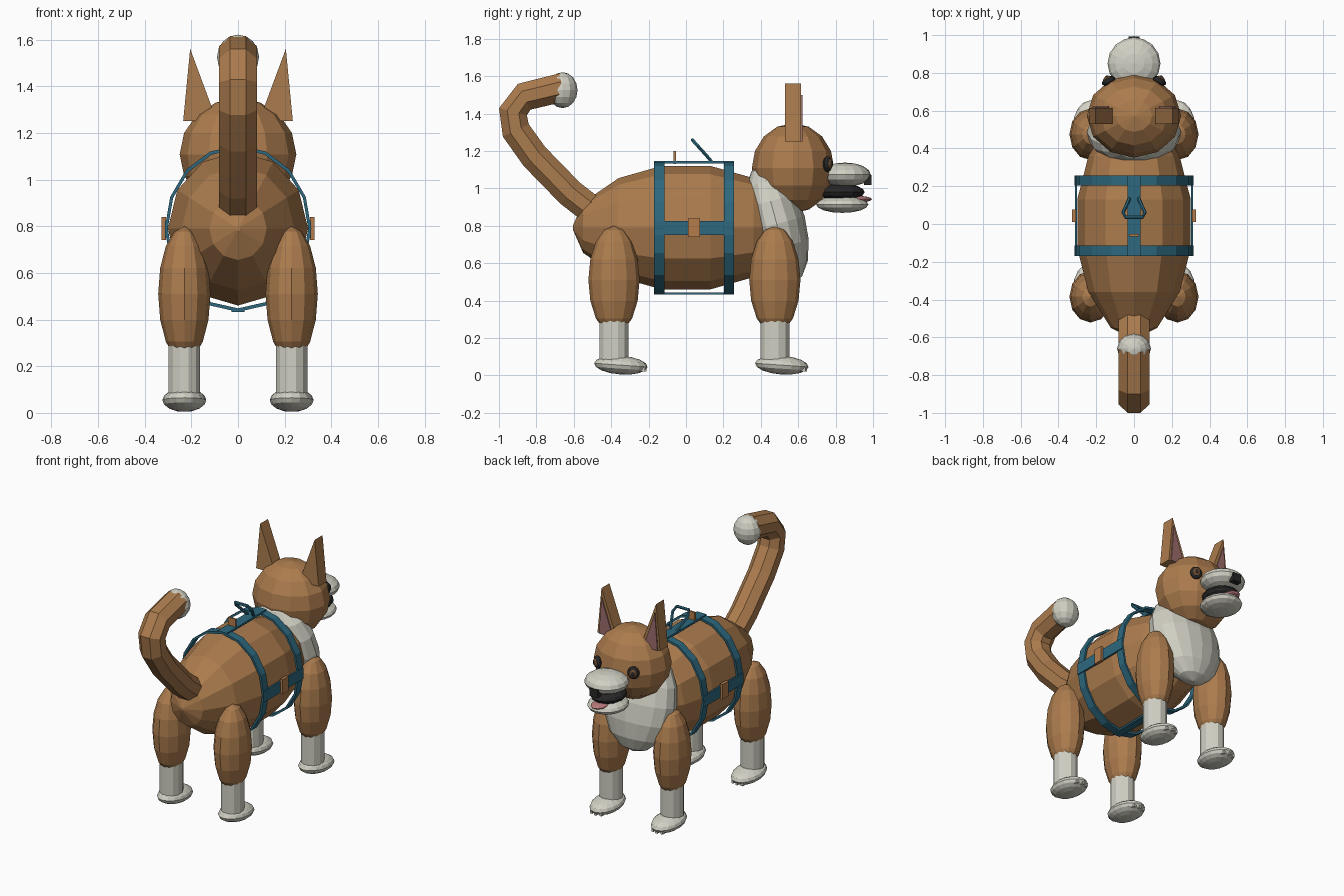
import bpy, bmesh
from math import sin, cos, pi, radians
from mathutils import Vector, Matrix

cube = bpy.data.objects.get("Cube")
if cube:
    bpy.data.objects.remove(cube, do_unlink=True)


def material(name, rgb):
    m = bpy.data.materials.new(name)
    m.use_nodes = True
    colour = (*rgb, 1)
    m.diffuse_color = colour
    bsdf = next(n for n in m.node_tree.nodes if n.type == 'BSDF_PRINCIPLED')
    bsdf.inputs["Base Color"].default_value = colour
    return m


FUR = material("brown_fur", (.41, .2, .075))
WHITE = material("cream_white", (.64, .63, .55))
TEAL = material("teal_webbing", (.026, .14, .21))
PINK = material("ear_pink", (.33, .15, .15))
TONGUE = material("tongue_pink", (.5, .2, .2))
BLACK = material("black", (.02, .02, .02))
TAN = material("tan_buckle", (.46, .2, .07))
IRIS = material("dark_brown_iris", (.16, .075, .03))


def finish(bm, name, mat):
    bmesh.ops.recalc_face_normals(bm, faces=bm.faces)
    mesh = bpy.data.meshes.new(name)
    bm.to_mesh(mesh)
    bm.free()
    mesh.materials.append(mat)
    ob = bpy.data.objects.new(name, mesh)
    bpy.context.collection.objects.link(ob)
    return ob


def ball(name, mat, loc, size, rot=(0, 0, 0), segs=12, rings=8):
    bm = bmesh.new()
    bmesh.ops.create_uvsphere(bm, u_segments=segs, v_segments=rings, radius=1)
    bmesh.ops.scale(bm, vec=size, verts=bm.verts)
    ob = finish(bm, name, mat)
    ob.location = loc
    ob.rotation_euler = rot
    return ob


def box(name, mat, loc, size):
    bm = bmesh.new()
    bmesh.ops.create_cube(bm, size=1)
    bmesh.ops.scale(bm, vec=size, verts=bm.verts)
    ob = finish(bm, name, mat)
    ob.location = loc
    return ob


def skin(bm, rings, closed=False, caps=True):
    """Join successive loops of vertices with quads."""
    loops = [[bm.verts.new(p) for p in r] for r in rings]
    pairs = list(zip(loops, loops[1:]))
    if closed:
        pairs.append((loops[-1], loops[0]))
    for a, b in pairs:
        for i in range(len(a)):
            j = (i + 1) % len(a)
            bm.faces.new((a[i], a[j], b[j], b[i]))
    if caps and not closed:
        bm.faces.new(loops[0])
        bm.faces.new(loops[-1])


def tube(name, mat, points, rx, rz, sides=8, side_axis=(1, 0, 0)):
    pts = [Vector(p) for p in points]
    rings = []
    for i, p in enumerate(pts):
        t = (pts[min(i + 1, len(pts) - 1)] - pts[max(i - 1, 0)]).normalized()
        n = t.cross(Vector(side_axis)).normalized()
        s = n.cross(t)
        angles = [2 * pi * (k + .5) / sides for k in range(sides)]
        rings.append([p + s * rx * cos(a) + n * rz * sin(a) for a in angles])
    bm = bmesh.new()
    skin(bm, rings)
    return finish(bm, name, mat)


# Barrel shaped body turned along y
bm = bmesh.new()
profile = [(-.605, .01), (-.55, .135), (-.36, .265), (-.13, .33),
           (.13, .33), (.36, .265), (.55, .135), (.6, .01)]
skin(bm, [[(r * .91 * sin(k * pi / 6), y, .79 + r * cos(k * pi / 6))
           for k in range(12)] for y, r in profile])
finish(bm, "body", FUR)
ball("chest", WHITE, (0, .485, .81), (.25, .155, .33), (radians(15), 0, 0), 16)

# Head and face
ball("head", FUR, (0, .572, 1.108), (.25, .22, .24))
ball("muzzle", WHITE, (0, .85, 1.073), (.14, .138, .065), segs=16)
ball("lower_jaw", WHITE, (0, .835, .915), (.125, .14, .046), segs=16)
ball("mouth", BLACK, (0, .83, .98), (.11, .125, .045))
ball("tongue", TONGUE, (0, .91, .942), (.055, .085, .018))
box("nose", BLACK, (0, .972, 1.045), (.06, .04, .055))


def ear_prism(name, mat, side, base, apex, y0, y1):
    bm = bmesh.new()
    tri = [base[0], base[1], apex]
    skin(bm, [[(side * x, y, z) for x, z in tri] for y in (y0, y1)])
    return finish(bm, name, mat)


for side, tag in ((1, "left"), (-1, "right")):
    ear_prism(tag + "_ear", FUR, side, ((.09, 1.25), (.235, 1.25)), (.205, 1.56), .53, .615)
    ear_prism(tag + "_inner_ear", PINK, side, ((.115, 1.25), (.22, 1.25)), (.2, 1.5), .614, .622)
    turn = (0, 0, -side * radians(28))
    out = Vector((side * .47, .88, 0))
    spot = Vector((side * .135, .757, 1.13))
    ball(tag + "_eye", BLACK, spot, (.038, .022, .042), turn)
    ball(tag + "_iris", IRIS, spot + out * .013, (.025, .014, .028), turn)
    ball(tag + "_pupil", BLACK, spot + out * .022, (.012, .009, .015), turn)

# Tail with a white tip
tube("tail", FUR, [(0, -.46, .85), (0, -.62, .975), (0, -.81, 1.17), (0, -.91, 1.31),
                   (0, -.925, 1.41), (0, -.865, 1.49), (0, -.66, 1.54)], .088, .083)
ball("tail_tip", WHITE, (0, -.66, 1.525), (.09, .08, .096))

# Four legs with paws and claws
for end, y in (("front", .475), ("back", -.385)):
    for side, tag in ((1, "left"), (-1, "right")):
        x = side * .23
        name = end + "_" + tag
        ball(name + "_upper_leg", FUR, (x, y, .51), (.112, .137, .29))
        tube(name + "_lower_leg", WHITE, [(x, y, .06), (x, y, .31)], .07, .08, 12)
        ball(name + "_paw", WHITE, (x, y + .037, .055), (.094, .143, .05),
             (radians(-4), 0, 0), 16)
        for k in (-1, 0, 1):
            box(name + "_claw", WHITE, (x + k * .035, y + .158 - abs(k) * .008, .033),
                (.016, .03, .024))

# Harness bands around the body
for name, y0, y1 in (("back_band", -.17, -.115), ("front_band", .203, .257)):
    bm = bmesh.new()
    rings = []
    for k in range(16):
        a = k * pi / 8
        rings.append([(r * .88 * sin(a), y, .79 + r * cos(a))
                      for r, y in ((.342, y0), (.357, y0), (.357, y1), (.342, y1))])
    skin(bm, rings, closed=True)
    finish(bm, name, TEAL)

# Harness straps along the body, with buckles
MID, LONG = .043, .427
box("top_strap", TEAL, (0, MID, 1.14), (.07, LONG, .014))
box("belly_strap", TEAL, (0, MID, .438), (.055, LONG, .012))
for side, tag in ((1, "left"), (-1, "right")):
    box(tag + "_side_strap", TEAL, (side * .307, MID, .787), (.012, LONG, .075))
    box(tag + "_buckle", TAN, (side * .318, MID, .79), (.02, .065, .1))
box("top_buckle", TAN, (0, -.06, 1.165), (.055, .012, .07))

# Lifting handle
tube("handle", TEAL, [(-.025, .135, 1.145), (-.035, .11, 1.175), (-.058, .06, 1.23),
                      (-.045, .035, 1.258), (.045, .035, 1.258), (.058, .06, 1.23),
                      (.035, .11, 1.175), (.025, .135, 1.145)],
     .01, .01, 6, (0, .74, .67))
